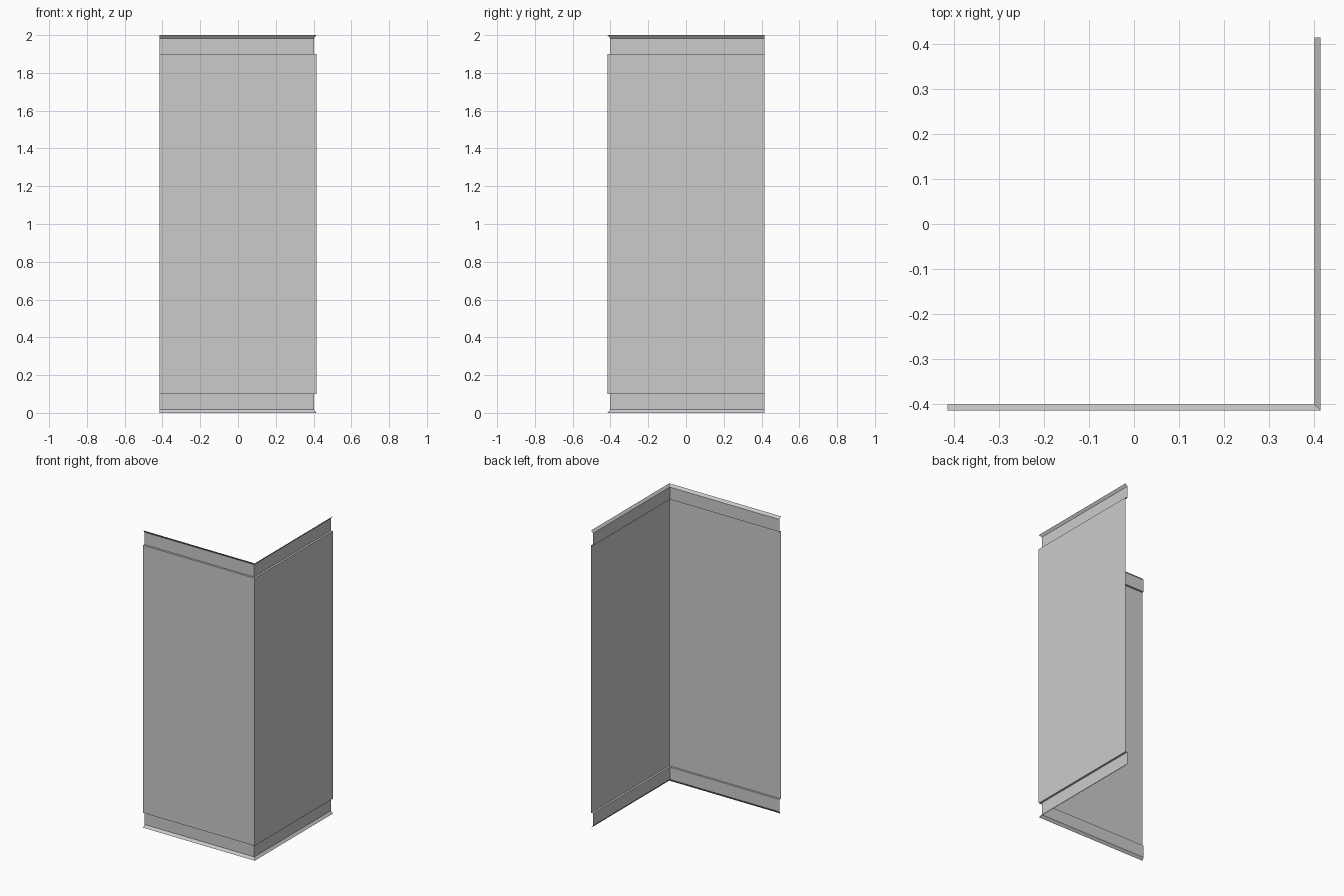
import bpy
import bmesh

cube = bpy.data.objects.get("Cube")
if cube:
    bpy.data.objects.remove(cube, do_unlink=True)

HALF = 0.415     # half width of the corner panel
RECESS = 0.0135  # depth of the recessed bands
BAND = 0.1       # height of each band with its lip
LIP = 0.017      # height of the flared lip

# Plain grey sheet metal
grey = bpy.data.materials.new("grey_metal")
grey.use_nodes = True
colour = (0.6, 0.6, 0.6, 1)
grey.diffuse_color = colour
grey.node_tree.nodes["Principled BSDF"].inputs["Base Color"].default_value = colour

# Lower half of the folded sheet as (inset, height), mirrored for the top
lower = [(0, 0), (RECESS, LIP), (RECESS, BAND), (0, BAND)]
profile = lower + [(d, 2 - z) for d, z in reversed(lower)]

# Sweep the profile around the mitred corner
bm = bmesh.new()
rows = []
for d, z in profile:
    e = HALF - d
    path = [(-HALF, -e), (e, -e), (e, HALF)]
    rows.append([bm.verts.new((x, y, z)) for x, y in path])
for low, high in zip(rows, rows[1:]):
    for i in range(2):
        bm.faces.new((low[i], low[i + 1], high[i + 1], high[i]))

mesh = bpy.data.meshes.new("corner_panel")
bm.to_mesh(mesh)
bm.free()
mesh.materials.append(grey)
panel = bpy.data.objects.new("corner_panel", mesh)
bpy.context.collection.objects.link(panel)
